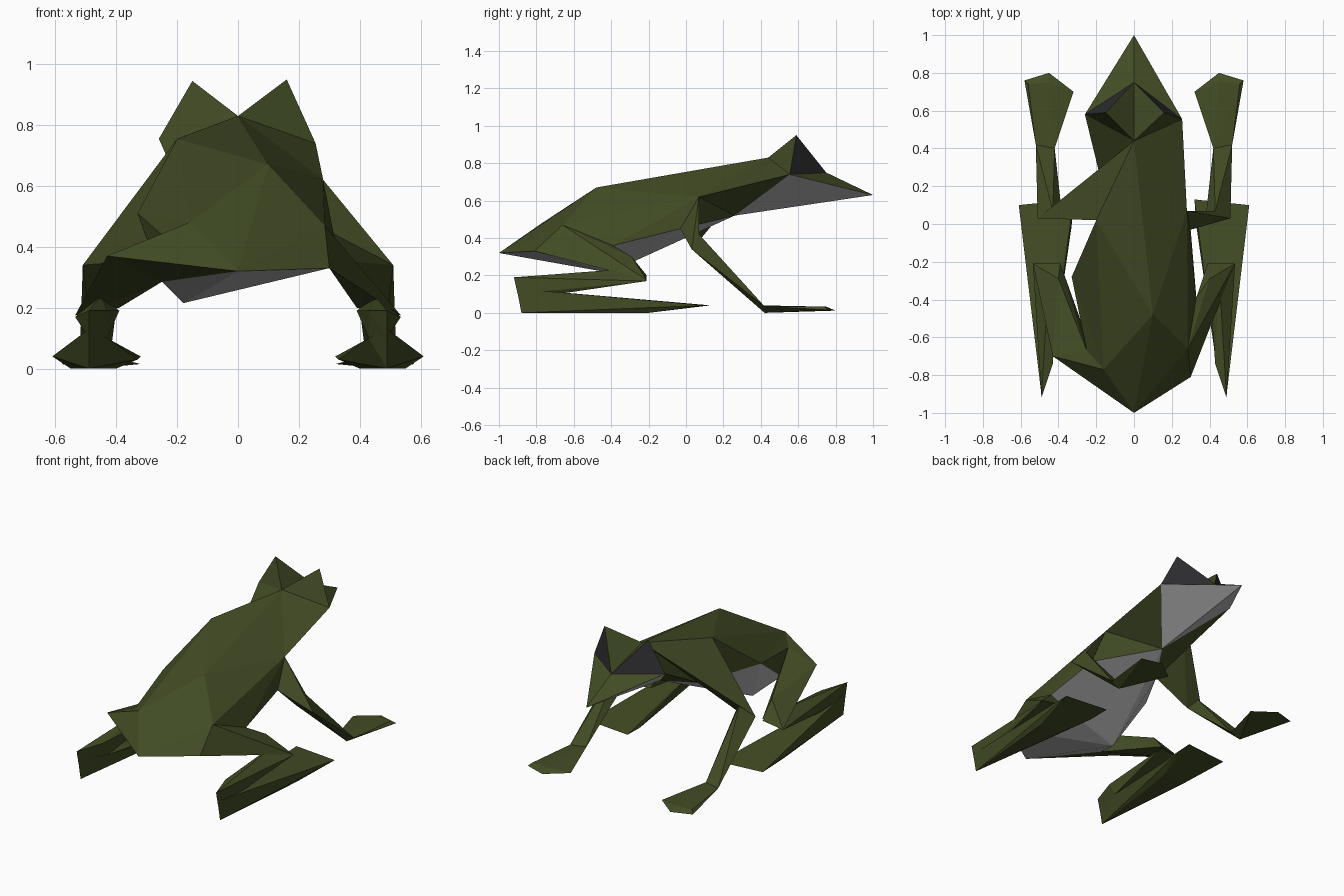
import bpy, bmesh

if "Cube" in bpy.data.objects:
    bpy.data.objects.remove(bpy.data.objects["Cube"])


def material(name, rgb):
    m = bpy.data.materials.new(name)
    m.diffuse_color = (*rgb, 1)
    m.use_nodes = True
    m.node_tree.nodes["Principled BSDF"].inputs["Base Color"].default_value = m.diffuse_color
    return m


MATERIALS = [material("olive green", (0.054, 0.072, 0.018)),
             material("pale belly grey", (0.46, 0.46, 0.46)),
             material("eye black", (0.026, 0.026, 0.028))]
GREEN, GREY, DARK = range(3)


def finish(name, bm):
    bmesh.ops.recalc_face_normals(bm, faces=bm.faces)
    me = bpy.data.meshes.new(name)
    bm.to_mesh(me)
    bm.free()
    for m in MATERIALS:
        me.materials.append(m)
    bpy.context.collection.objects.link(bpy.data.objects.new(name, me))


def hull(name, points):
    """Faceted limb segment wrapped around its corner points."""
    bm = bmesh.new()
    for p in points:
        bm.verts.new(p)
    out = bmesh.ops.convex_hull(bm, input=bm.verts)
    loose = {g for g in out["geom_interior"] + out["geom_unused"]
             if isinstance(g, bmesh.types.BMVert)}
    bmesh.ops.delete(bm, geom=list(loose), context='VERTS')
    finish(name, bm)


# Landmarks of the slightly twisted body
P = {
    "nose": (0, 1, .63), "brow": (0, .75, .75), "neck": (0, .44, .83),
    "cheek_r": (.255, .555, .74), "cheek_l": (-.26, .58, .755),
    "eye_r": (.16, .59, .95), "eye_l": (-.15, .59, .945),
    "shoulder_r": (.28, .07, .62), "shoulder_l": (-.2, .02, .755),
    "pit_r": (.3, -.03, .45), "pit_l": (-.13, .05, .46),
    "back": (.1, -.48, .67), "tail": (0, -1, .32),
    "hip_r": (.285, -.66, .47), "side_r": (.33, -.39, .36), "rump_r": (.3, -.81, .33),
    "hip_l": (-.16, -.77, .48), "flank_l": (-.33, -.28, .51),
    "thigh_l": (-.25, -.67, .44), "out_l": (-.43, -.70, .37), "under_l": (-.25, -.6, .285),
    "throat": (0, .26, .52), "belly": (-.18, -.41, .215),
}

# Body skin as triangle fans: colour, hub, rim
FANS = [
    (GREEN, "back", "neck shoulder_l hip_l tail hip_r shoulder_r neck"),
    (GREEN, "shoulder_r", "neck cheek_r throat pit_r side_r hip_r"),
    (GREEN, "rump_r", "side_r hip_r tail"),
    (GREEN, "pit_l", "throat cheek_l neck shoulder_l flank_l"),
    (GREEN, "hip_l", "shoulder_l flank_l thigh_l out_l tail"),
    (GREEN, "under_l", "tail out_l thigh_l flank_l"),
    (GREEN, "brow", "cheek_r nose cheek_l"),
    (GREEN, "eye_r", "brow neck cheek_r"),
    (GREEN, "eye_l", "brow neck cheek_l"),
    (DARK, "eye_r", "cheek_r brow"),
    (DARK, "eye_l", "cheek_l brow"),
    (GREY, "throat", "cheek_r nose cheek_l"),
    (GREY, "belly", "throat pit_r side_r rump_r tail under_l flank_l pit_l throat"),
]

bm = bmesh.new()
V = {k: bm.verts.new(p) for k, p in P.items()}
for colour, hub, rim in FANS:
    rim = rim.split()
    for a, b in zip(rim, rim[1:]):
        bm.faces.new((V[hub], V[a], V[b])).material_index = colour
finish("body", bm)

# Joint corners for the right limbs, mirrored for the left
ELBOW = [(.51, .03, .34), (.43, .07, .42), (.38, .04, .35)]
WRIST = [(.42, .40, .04), (.52, .42, .035), (.47, .42, .0)]
FINGERS = [(.32, .70, .015), (.45, .80, .012), (.58, .76, .015),
           (.45, .75, .033), (.56, .74, .033)]
KNEE = [(.40, -.29, .30), (.39, -.21, .20), (.535, -.21, .175)]
SHANK = [(.535, -.21, .17), (.39, -.21, .19), (.45, -.25, .24), (.49, -.92, .19),
         (.43, -.74, .19), (.43, -.69, .10), (.49, -.69, .10), (.49, -.90, .10)]
FOOT = [(.49, -.905, .13), (.49, -.88, 0), (.43, -.70, .10), (.49, -.69, .10),
        (.55, -.2, 0), (.40, -.2, 0), (.61, .10, .04), (.32, .13, .04), (.33, -.01, .03)]

# Side name, mirror sign, and the body landmarks each limb grows from
SIDES = [
    ("right", 1, "shoulder_r pit_r", "hip_r side_r rump_r"),
    ("left", -1, "neck shoulder_l pit_l", "thigh_l out_l under_l"),
]
for side, sign, arm_root, leg_root in SIDES:
    def flip(points):
        return [(x * sign, y, z) for x, y, z in points]

    hull(side + "_upper_arm", [P[k] for k in arm_root.split()] + flip(ELBOW))
    hull(side + "_forearm", flip(ELBOW + WRIST))
    hull(side + "_front_foot", flip(WRIST + FINGERS))
    hull(side + "_thigh", [P[k] for k in leg_root.split()] + flip(KNEE))
    hull(side + "_shank", flip(SHANK))
    hull(side + "_rear_foot", flip(FOOT))
